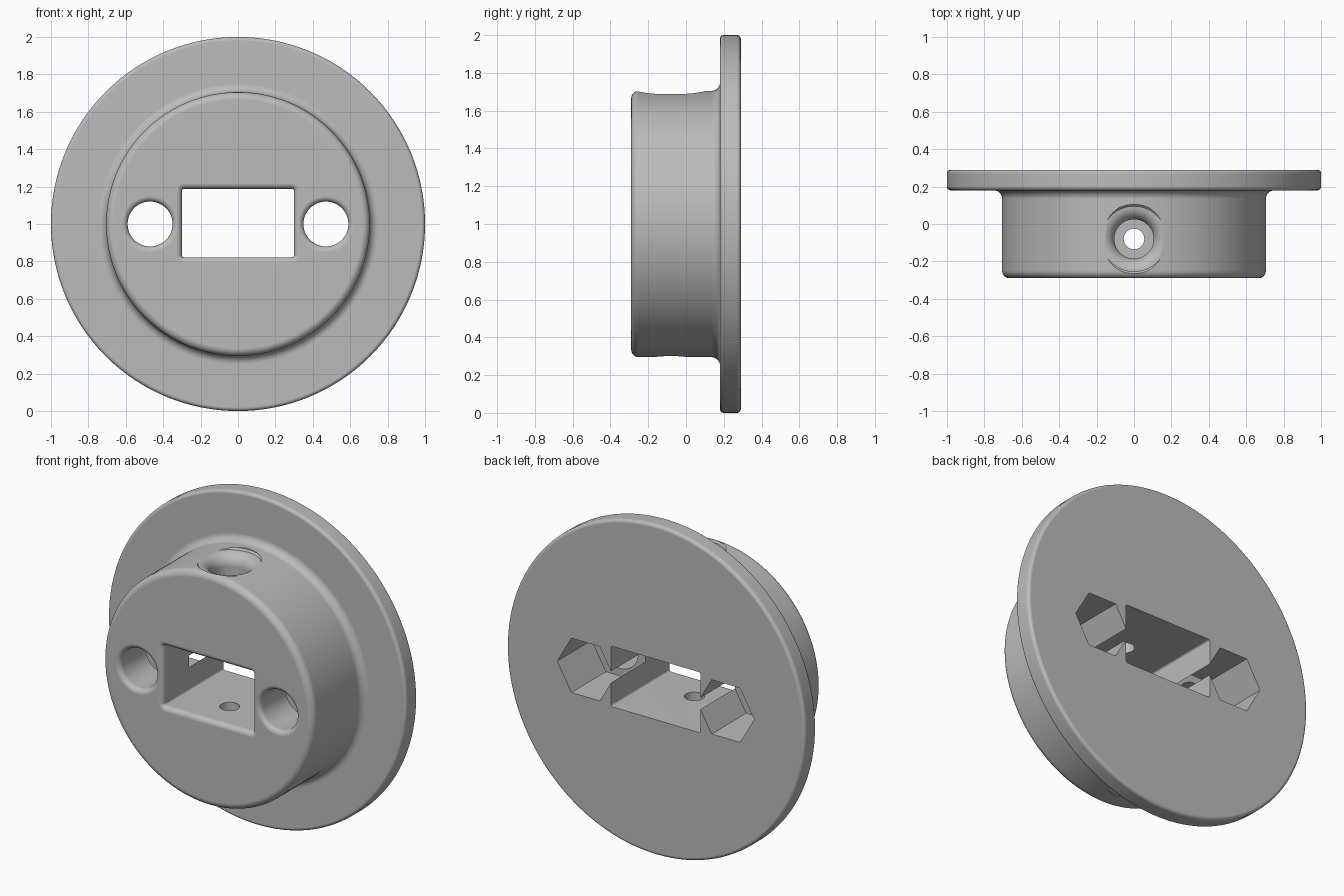
import bpy
import bmesh
from math import sin, cos, pi, radians

if "Cube" in bpy.data.objects:
    bpy.data.objects.remove(bpy.data.objects["Cube"], do_unlink=True)

grey = bpy.data.materials.new("plain grey")
grey.use_nodes = True
colour = (0.5, 0.5, 0.5, 1)
grey.diffuse_color = colour
grey.node_tree.nodes["Principled BSDF"].inputs["Base Color"].default_value = colour

MID = 1.0      # height of the disc centre
FRONT, STEP, BACK = -0.29, 0.18, 0.29


def arc(cx, cy, r, start, end, n=8):
    """Points on an arc, angles in degrees."""
    angles = [radians(start + (end - start) * i / n) for i in range(n + 1)]
    return [(cx + r * cos(a), cy + r * sin(a)) for a in angles]


def circle(r, n=96):
    return [(r * cos(2 * pi * i / n), r * sin(2 * pi * i / n)) for i in range(n)]


def rounded_rect(w, h, r):
    """Outline from half width, half height and corner radius."""
    pts = []
    for i, (sx, sy) in enumerate([(1, 1), (-1, 1), (-1, -1), (1, -1)]):
        pts += arc(sx * (w - r), sy * (h - r), r, 90 * i, 90 * i + 90, 4)
    return pts


def loft(name, sections, place):
    """Skin a list of (outline, depth) sections into a closed solid."""
    bm = bmesh.new()
    rings = [[bm.verts.new(place(u, v, d)) for u, v in outline] for outline, d in sections]
    for a, b in zip(rings, rings[1:]):
        for i in range(len(a)):
            bm.faces.new((a[i - 1], a[i], b[i], b[i - 1]))
    bm.faces.new(rings[0])
    bm.faces.new(rings[-1])
    bmesh.ops.recalc_face_normals(bm, faces=bm.faces[:])
    mesh = bpy.data.meshes.new(name)
    bm.to_mesh(mesh)
    bm.free()
    mesh.materials.append(grey)
    obj = bpy.data.objects.new(name, mesh)
    bpy.context.collection.objects.link(obj)
    return obj


def along_y(x, z):
    return lambda u, v, d: (x + u, d, z + v)


def along_z(x, y):
    return lambda u, v, d: (x + u, y + v, d)


# Round boss with a filleted root on a wide flange
profile = arc(0.665, FRONT + 0.04, 0.04, -90, 0)
profile += arc(0.75, STEP - 0.045, 0.045, 180, 90)
profile += arc(0.98, STEP + 0.02, 0.02, -90, 0, 5)
profile += arc(0.98, BACK - 0.02, 0.02, 0, 90, 5)
body = loft("flanged_body", [(circle(r, 128), y) for r, y in profile], along_y(0, MID))

cutters = []

# Rectangular slot, flared at the front edge
lip = 0.03
flare = arc(lip, FRONT + lip, lip, 270, 180, 6)
slot = [(lip, FRONT - 0.1)] + flare + [(0, BACK + 0.1)]
cutters.append(loft("slot_cutter", [(rounded_rect(0.3 + g, 0.183 + g, 0.012 + g), y)
                                    for g, y in slot], along_y(0, MID + 0.005)))

# Screw holes with hexagonal nut pockets behind them
for side, x in (("left", 0.47), ("right", -0.47)):
    hole = [(lip, FRONT - 0.1)] + flare + [(0, 0.1)]
    cutters.append(loft(side + "_screw_cutter", [(circle(0.12 + g, 64), y) for g, y in hole],
                        along_y(x, MID)))
    cutters.append(loft(side + "_nut_cutter", [(circle(0.19, 6), y) for y in (-0.04, BACK + 0.1)],
                        along_y(x, MID)))

# Stepped upright hole, widely flared at the top
bore = [(0.055, 1.1), (0.055, 1.45), (0.105, 1.45)]
bore += arc(0.175, 1.62, 0.07, 180, 90, 10) + [(0.185, 1.7), (0.19, 1.8)]
cutters.append(loft("top_bore_cutter", [(circle(r, 64), z) for r, z in bore], along_z(0, -0.08)))

# Small drain hole below with a soft rim
drain = [(0.09, 0.2)] + arc(0.09, 0.335, 0.035, 270, 180, 6) + [(0.055, 0.95)]
cutters.append(loft("bottom_bore_cutter", [(circle(r, 64), z) for r, z in drain],
                    along_z(0, -0.08)))

# Cut every opening
bpy.ops.object.select_all(action='DESELECT')
bpy.context.view_layer.objects.active = body
body.select_set(True)
for cutter in cutters:
    mod = body.modifiers.new("cut", 'BOOLEAN')
    mod.operation = 'DIFFERENCE'
    mod.solver = 'EXACT'
    mod.object = cutter
    bpy.ops.object.modifier_apply(modifier=mod.name)
    bpy.data.objects.remove(cutter, do_unlink=True)

# Smooth rounds, crisp pocket edges
bpy.ops.object.shade_smooth_by_angle(angle=radians(35))
weighted = body.modifiers.new("weighted_normals", 'WEIGHTED_NORMAL')
weighted.keep_sharp = True
